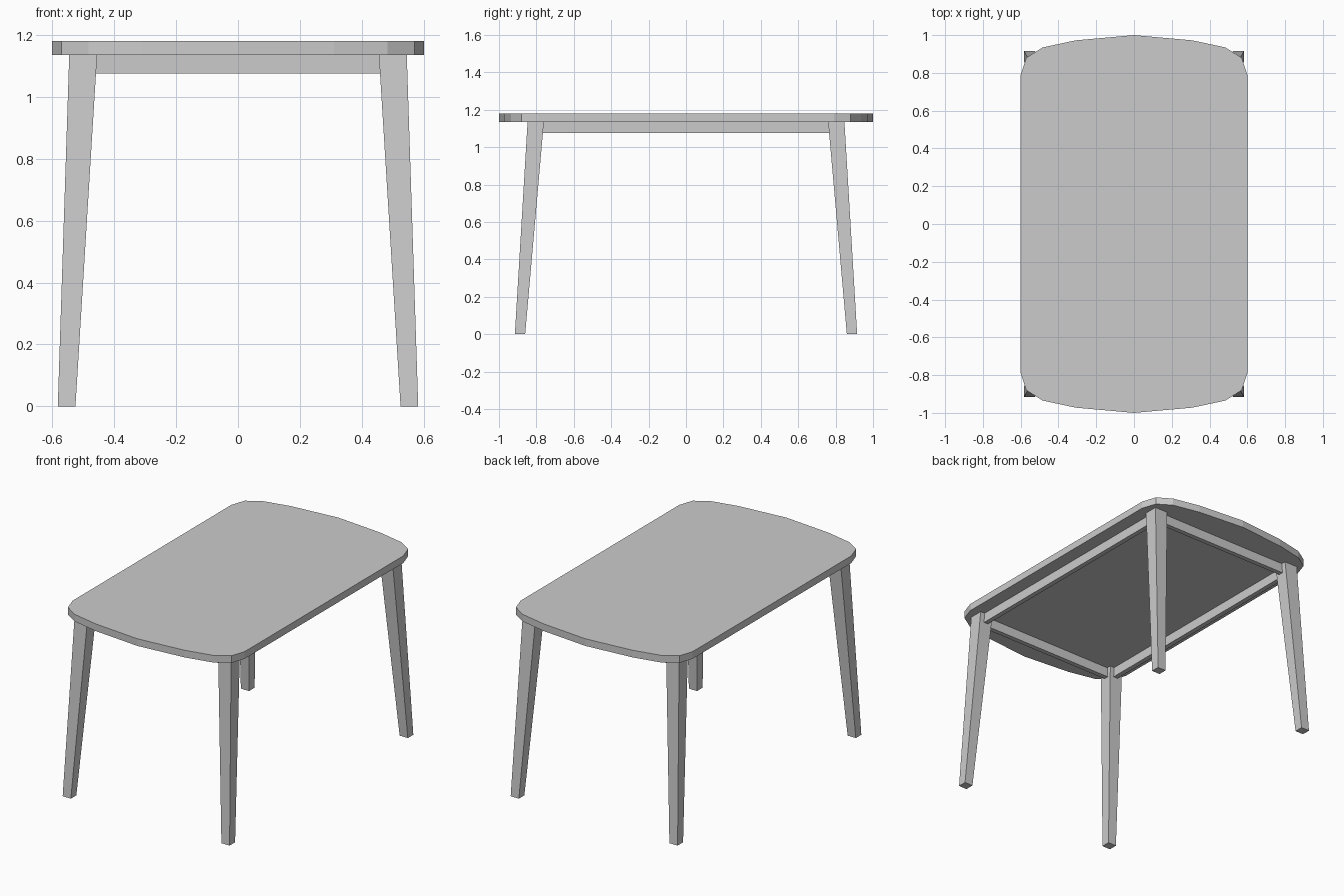
import bpy, bmesh

cube = bpy.data.objects.get("Cube")
if cube:
    bpy.data.objects.remove(cube, do_unlink=True)

grey = bpy.data.materials.new("plain_grey")
grey.use_nodes = True
grey.diffuse_color = (0.6, 0.6, 0.6, 1)
grey.node_tree.nodes["Principled BSDF"].inputs["Base Color"].default_value = (0.6, 0.6, 0.6, 1)

TOP_Z, UNDER_Z, RAIL_Z = 1.18, 1.135, 1.075


def loft(name, low, high, z0, z1):
    """Solid between two matching outlines at heights z0 and z1."""
    bm = bmesh.new()
    a = [bm.verts.new((x, y, z0)) for x, y in low]
    b = [bm.verts.new((x, y, z1)) for x, y in high]
    bm.faces.new(a)
    bm.faces.new(b)
    for i in range(len(a)):
        j = (i + 1) % len(a)
        bm.faces.new((a[i], a[j], b[j], b[i]))
    bmesh.ops.recalc_face_normals(bm, faces=bm.faces)
    mesh = bpy.data.meshes.new(name)
    bm.to_mesh(mesh)
    bm.free()
    mesh.materials.append(grey)
    obj = bpy.data.objects.new(name, mesh)
    bpy.context.collection.objects.link(obj)


def rect(x0, x1, y0, y1):
    return [(x0, y0), (x1, y0), (x1, y1), (x0, y1)]


# Tabletop with bowed ends and rounded corners
quarter = [(0.6, 0.79), (0.57, 0.88), (0.483, 0.935), (0.31, 0.972)]
back = quarter + [(0, 1)] + [(-x, y) for x, y in reversed(quarter)]
outline = back + [(-x, -y) for x, y in back]
loft("tabletop", outline, outline, UNDER_Z, TOP_Z)

# Splayed, tapered legs
for side, sx in (("left", 1), ("right", -1)):
    for end, sy in (("front", -1), ("back", 1)):
        foot = [(x * sx, y * sy) for x, y in rect(0.525, 0.582, 0.86, 0.915)]
        head = [(x * sx, y * sy) for x, y in rect(0.455, 0.545, 0.76, 0.847)]
        loft(f"{end}_{side}_leg", foot, head, 0, UNDER_Z)

# Rails under the top, joining the legs
for name, s in (("left", 1), ("right", -1)):
    bar = rect(s * 0.485, s * 0.515, -0.78, 0.78)
    loft(f"{name}_rail", bar, bar, RAIL_Z, UNDER_Z)
for name, s in (("front", -1), ("back", 1)):
    bar = rect(-0.475, 0.475, s * 0.788, s * 0.818)
    loft(f"{name}_rail", bar, bar, RAIL_Z, UNDER_Z)
